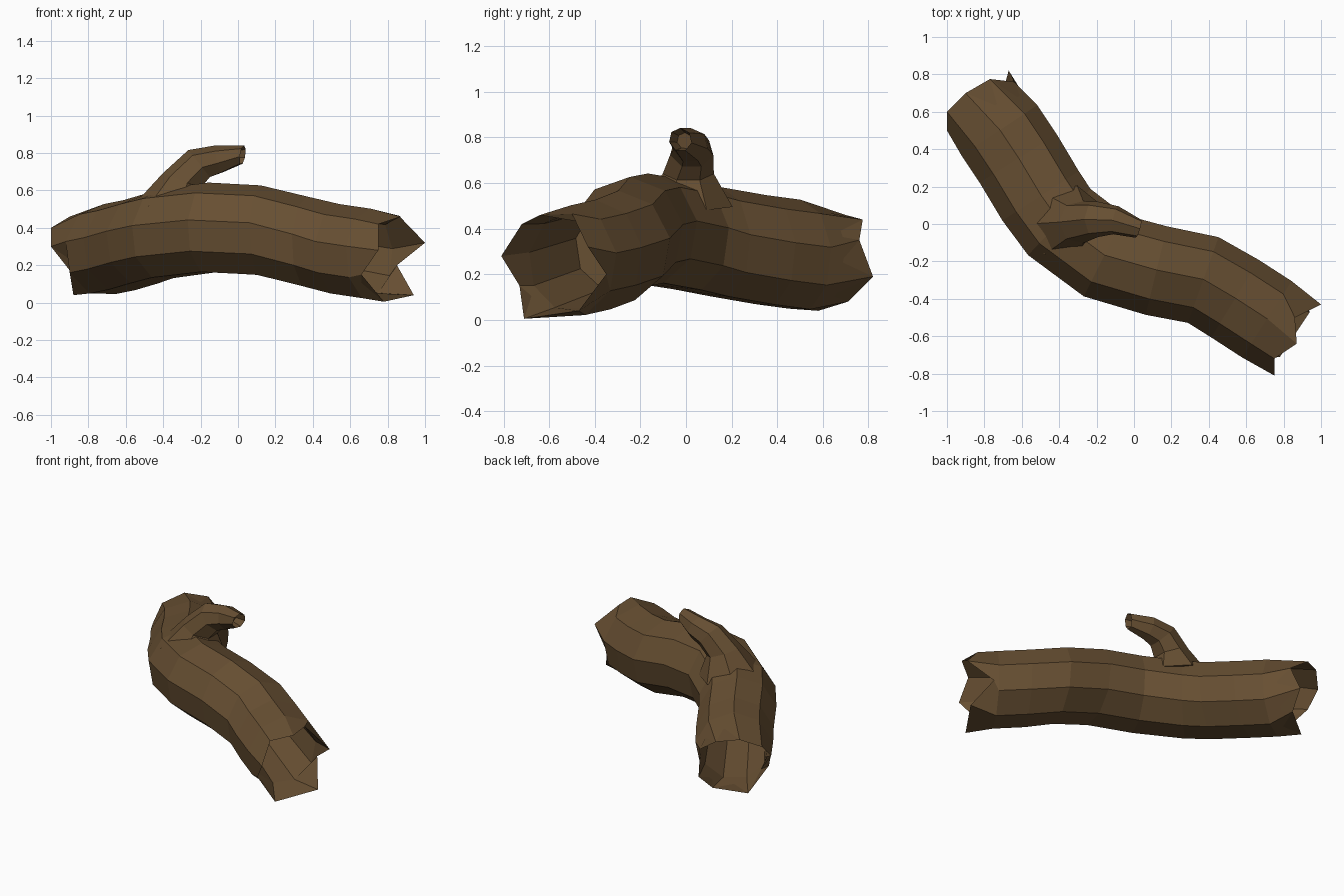
import bpy, bmesh, math
from mathutils import Vector as V

if "Cube" in bpy.data.objects:
    bpy.data.objects.remove(bpy.data.objects["Cube"])

bark = bpy.data.materials.new("bark_brown")
bark.diffuse_color = (0.135, 0.078, 0.032, 1)
bark.use_nodes = True
bark.node_tree.nodes["Principled BSDF"].inputs["Base Color"].default_value = bark.diffuse_color


def ring(c, side, up, r, n, phase):
    return [c + side * r * math.cos(a) + up * r * math.sin(a)
            for a in (math.radians(phase + 360 * k / n) for k in range(n))]


def shrink(points, f):
    c = sum(points, V()) / len(points)
    return [c + (p - c) * f for p in points]


def loft(name, rings):
    """Skin a list of equal rings and cap the first and last."""
    bm = bmesh.new()
    rows = [[bm.verts.new(p) for p in r] for r in rings]
    n = len(rows[0])
    for a, b in zip(rows, rows[1:]):
        for i in range(n):
            j = (i + 1) % n
            bm.faces.new((a[i], a[j], b[j], b[i]))
    bm.faces.new(rows[0])
    bm.faces.new(rows[-1])
    bmesh.ops.recalc_face_normals(bm, faces=bm.faces)
    me = bpy.data.meshes.new(name)
    bm.to_mesh(me)
    bm.free()
    me.materials.append(bark)
    ob = bpy.data.objects.new(name, me)
    bpy.context.collection.objects.link(ob)
    return ob


# Trunk: bent nine-sided log with splintered rims and hollow ends
path = [V(p) for p in [(-.72, .5, .28), (-.62, .35, .30), (-.5, .15, .335),
                       (-.4, .01, .365), (-.16, -.17, .395), (.12, -.25, .38),
                       (.37, -.3, .32), (.54, -.4, .28), (.71, -.51, .255)]]
left_rim = [V(p) for p in [(-1, .5, .3), (-1, .6, .4), (-.9, .7, .46),
                           (-.77, .775, .44), (-.64, .76, .35), (-.67, .82, .19),
                           (-.7, .71, .08), (-.88, .58, .04), (-.89, .45, .16)]]
right_rim = [V(p) for p in [(.75, -.81, .28), (.75, -.72, .42), (.87, -.64, .46),
                            (.86, -.5, .465), (1, -.43, .32), (.85, -.35, .2),
                            (.94, -.47, .04), (.78, -.71, .005), (.66, -.73, .15)]]
body = []
for i, c in enumerate(path):
    t = path[min(i + 1, len(path) - 1)] - path[max(i - 1, 0)]
    front = V((t.y, -t.x, 0)).normalized()
    body.append(ring(c, front, V((0, 0, 1)), .247, 9, 11))

left_hollow = [shrink(body[2], .8), shrink(body[0], .87)]
right_hollow = [shrink(body[-1], .87), shrink(body[-3], .8)]
loft("hollow_log", left_hollow + [left_rim] + body + [right_rim] + right_hollow)

# Broken branch stub: flared root, curving over to a slanted hollow tip
stub = [((-.35, 0, .5), (.1, 0, 1), .21), ((-.295, .01, .65), (.35, 0, .9), .115),
        ((-.205, .025, .74), (.75, 0, .6), .097), ((-.1, .02, .765), (1, -.2, .2), .078),
        ((.025, -.025, .79), (1, -.3, -.15), .052)]
rings = []
for c, t, r in stub:
    t = V(t).normalized()
    side = V((0, 1, 0)) - t * t.y
    side.normalize()
    rings.append(ring(V(c), side, t.cross(side), r, 7, 90))
rings.append(shrink([p - V((.07, -.02, .005)) for p in rings[-1]], .7))
loft("branch_stub", rings)
